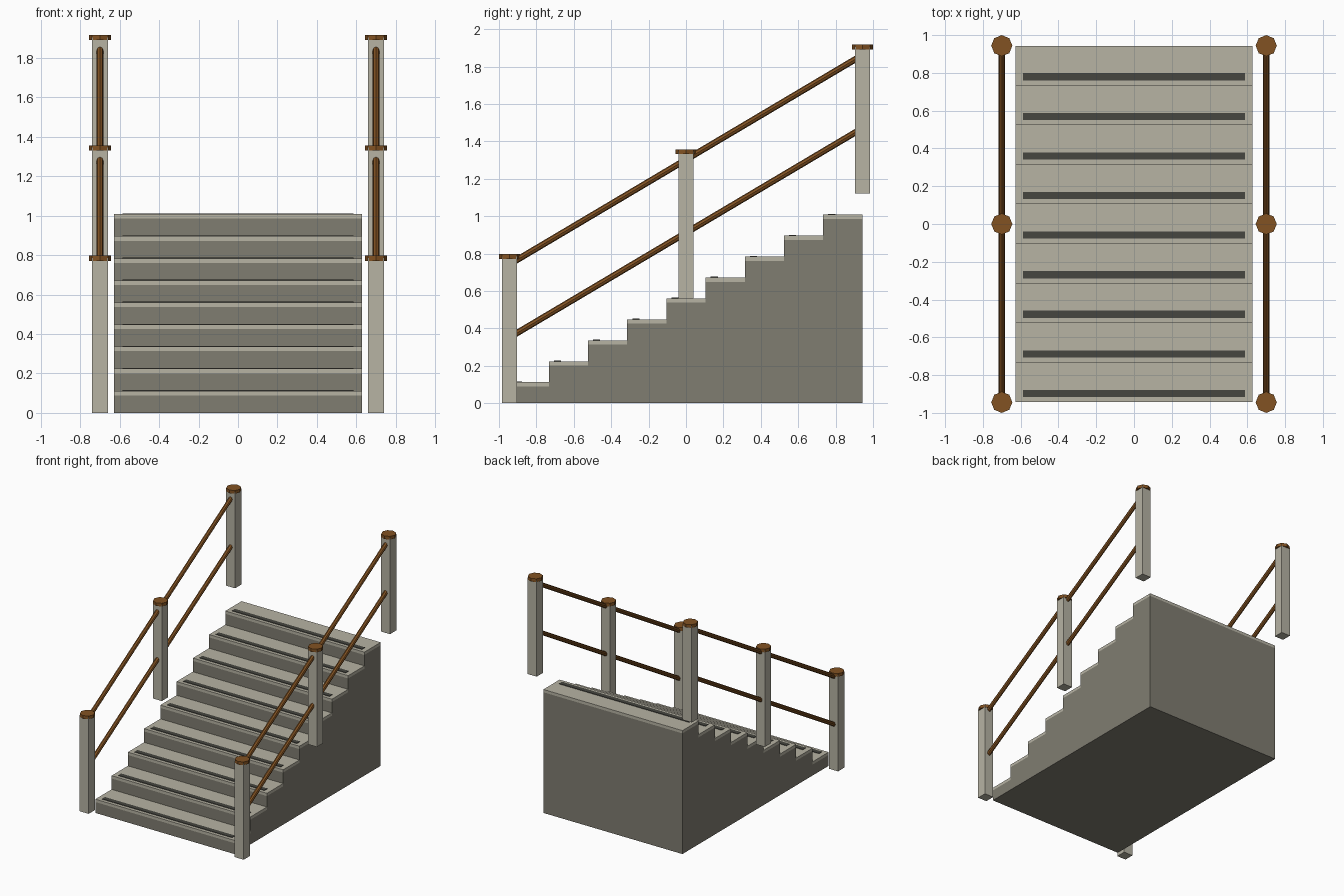
import bpy, bmesh, math
from mathutils import Vector, Matrix

if "Cube" in bpy.data.objects:
    bpy.data.objects.remove(bpy.data.objects["Cube"])


def lin(c):
    c /= 255
    return c / 12.92 if c <= 0.04045 else ((c + 0.055) / 1.055) ** 2.4


def mat(name, r, g, b):
    m = bpy.data.materials.new(name)
    m.diffuse_color = (lin(r), lin(g), lin(b), 1)
    m.use_nodes = True
    m.node_tree.nodes["Principled BSDF"].inputs["Base Color"].default_value = m.diffuse_color
    return m


PALE = mat("pale stone", 183, 179, 164)
DARK = mat("dark stone", 128, 125, 113)
GRIP = mat("charcoal grip", 70, 70, 64)
WOOD = mat("brown wood", 130, 82, 34)


def finish(name, bm, material):
    bmesh.ops.recalc_face_normals(bm, faces=bm.faces)
    mesh = bpy.data.meshes.new(name)
    bm.to_mesh(mesh)
    bm.free()
    mesh.materials.append(material)
    ob = bpy.data.objects.new(name, mesh)
    bpy.context.collection.objects.link(ob)
    return ob


def box(name, lo, hi, material):
    lo, hi = Vector(lo), Vector(hi)
    bm = bmesh.new()
    bmesh.ops.create_cube(bm, size=1, matrix=Matrix.Translation((lo + hi) / 2)
                          @ Matrix.Diagonal((*(hi - lo), 1)))
    return finish(name, bm, material)


def rod(name, a, b, radius, material, sides=8):
    a, b = Vector(a), Vector(b)
    rot = (b - a).to_track_quat('Z', 'Y').to_matrix().to_4x4()
    bm = bmesh.new()
    bmesh.ops.create_cone(bm, cap_ends=True, segments=sides, radius1=radius,
                          radius2=radius, depth=(b - a).length,
                          matrix=Matrix.Translation((a + b) / 2) @ rot)
    return finish(name, bm, material)


STEPS, HALF_W, HALF_L, HEIGHT, SLAB = 9, 0.628, 0.943, 1.008, 0.023
RUN, RISE = 2 * HALF_L / STEPS, HEIGHT / STEPS

# Stepped body: side profile extruded across the width
profile = [(HALF_L, 0), (-HALF_L, 0)]
for i in range(STEPS):
    z = (i + 1) * RISE - SLAB
    if i:
        profile.append((-HALF_L + i * RUN, i * RISE - SLAB))
    profile.append((-HALF_L + i * RUN, z))
profile.append((HALF_L, HEIGHT - SLAB))
bm = bmesh.new()
face = bm.faces.new([bm.verts.new((-HALF_W, y, z)) for y, z in profile])
ext = bmesh.ops.extrude_face_region(bm, geom=[face])
bmesh.ops.translate(bm, vec=(2 * HALF_W, 0, 0),
                    verts=[v for v in ext["geom"] if isinstance(v, bmesh.types.BMVert)])
finish("stair_body", bm, DARK)

# Pale tread slabs with dark grip strips near the front edge
for i in range(STEPS):
    y, z = -HALF_L + i * RUN, (i + 1) * RISE
    box(f"tread_{i + 1}", (-HALF_W, y, z - SLAB), (HALF_W, y + RUN, z), PALE)
    box(f"grip_strip_{i + 1}", (-0.587, y + 0.027, z - 0.002),
        (0.587, y + 0.065, z + 0.004), GRIP)

# Posts, caps and sloping rails on both sides
POST_Y, SLOPE = (-0.944, 0, 0.944), 0.593
for side, x in (("left", -0.7), ("right", 0.7)):
    for n, y in enumerate(POST_Y):
        base = 0.56 * n
        box(f"{side}_post_{n + 1}", (x - 0.041, y - 0.041, base),
            (x + 0.041, y + 0.041, base + 0.785), PALE)
        rod(f"{side}_post_cap_{n + 1}", (x, y, base + 0.771),
            (x, y, base + 0.797), 0.056, WOOD)
    for n in range(2):
        y0, y1 = POST_Y[n], POST_Y[n + 1]
        for label, mid in (("hand_rail", 1.302), ("lower_rail", 0.911)):
            rod(f"{side}_{label}_{n + 1}", (x, y0, mid + SLOPE * y0),
                (x, y1, mid + SLOPE * y1), 0.017, WOOD)
